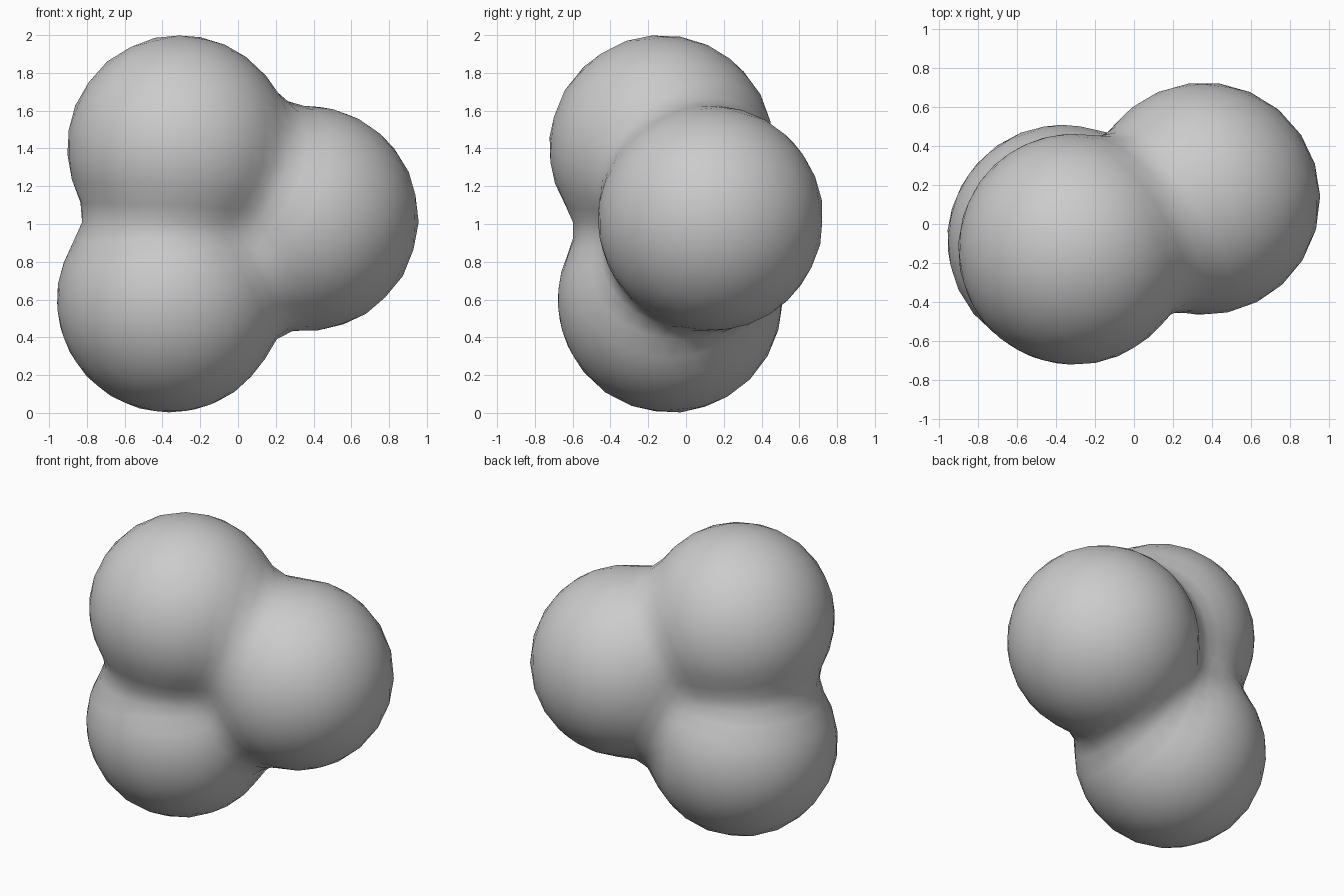
import bpy, bmesh
from mathutils import Vector

if "Cube" in bpy.data.objects:
    bpy.data.objects.remove(bpy.data.objects["Cube"])

# Three overlapping balls: centre and radius
BALLS = [
    (Vector((-0.31, -0.13, 1.405)), 0.595),   # upper
    (Vector((-0.365, -0.085, 0.595)), 0.595),  # lower
    (Vector((0.36, 0.13, 1.03)), 0.597),      # side
]
BLEND = 0.16


def smooth_min(a, b):
    h = max(BLEND - abs(a - b), 0.0) / BLEND
    return min(a, b) - h * h * BLEND * 0.25


def field(p):
    d = [(p - c).length - r for c, r in BALLS]
    d.sort()
    return smooth_min(smooth_min(d[0], d[1]), d[2])


# Project a round mesh from the shared centre onto the blended surface
middle = sum((c for c, r in BALLS), Vector()) / len(BALLS)
bm = bmesh.new()
bmesh.ops.create_icosphere(bm, subdivisions=4, radius=1.0)
for v in bm.verts:
    ray = v.co.normalized()
    near, far = 0.0, 2.0
    for _ in range(30):
        t = (near + far) / 2
        if field(middle + ray * t) < 0:
            near = t
        else:
            far = t
    v.co = middle + ray * near
for f in bm.faces:
    f.smooth = True

# Fused ball cluster
mesh = bpy.data.meshes.new("ball_cluster")
bm.to_mesh(mesh)
bm.free()
cluster = bpy.data.objects.new("ball_cluster", mesh)
bpy.context.collection.objects.link(cluster)
